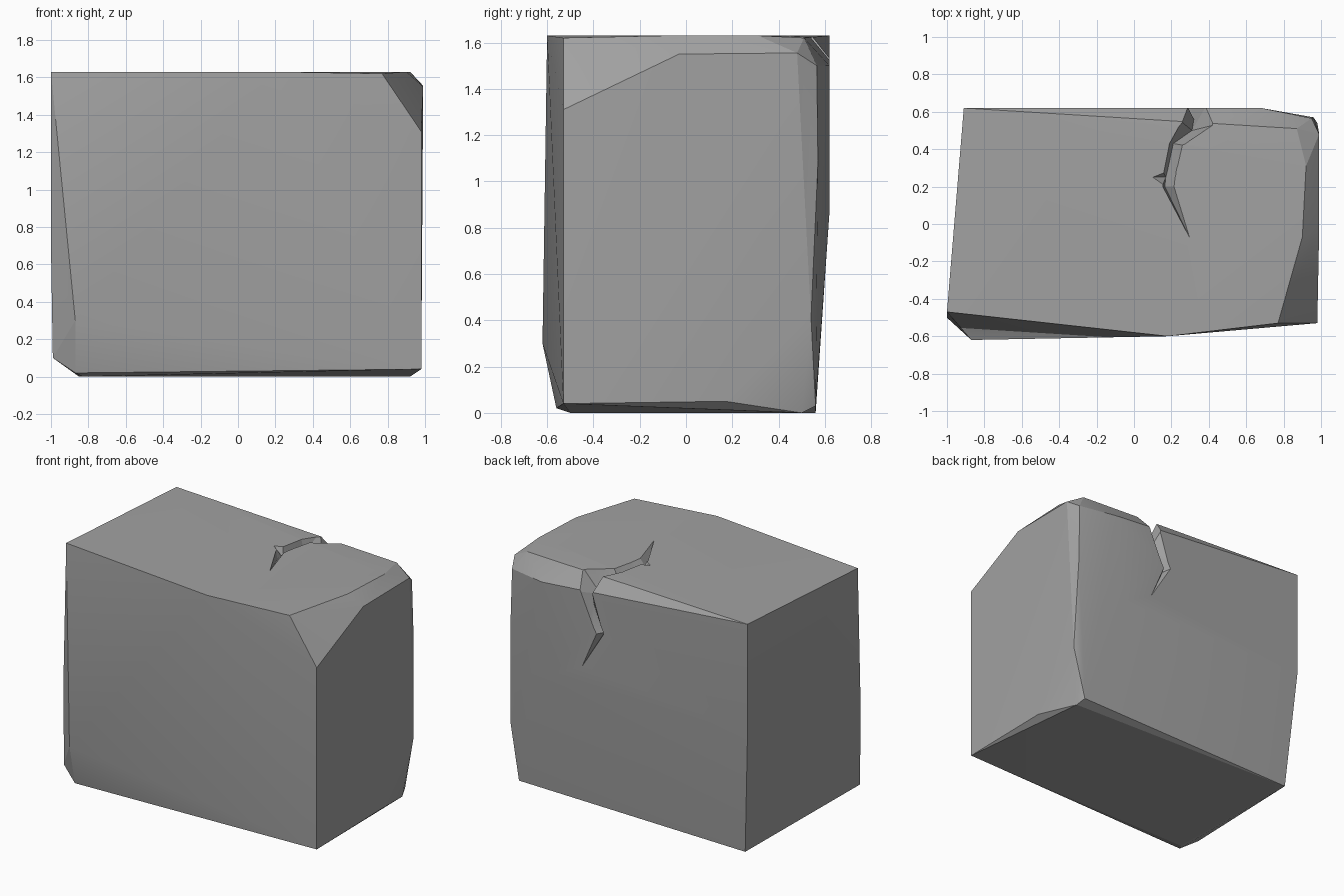
import bpy, bmesh, math
from mathutils import Vector

cube = bpy.data.objects.get("Cube")
if cube:
    bpy.data.objects.remove(cube, do_unlink=True)

stone = bpy.data.materials.new("stone_grey")
stone.use_nodes = True
colour = (0.36, 0.36, 0.36, 1)
stone.diffuse_color = colour
stone.node_tree.nodes["Principled BSDF"].inputs["Base Color"].default_value = colour


def add_object(name, bm):
    bmesh.ops.recalc_face_normals(bm, faces=bm.faces[:])
    mesh = bpy.data.meshes.new(name)
    bm.to_mesh(mesh)
    bm.free()
    obj = bpy.data.objects.new(name, mesh)
    bpy.context.collection.objects.link(obj)
    mesh.materials.append(stone)
    return obj


# Block: the hull of its chipped corners
top_rim = [(-1, -.47, 1.63), (.18, -.6, 1.63), (.77, -.53, 1.62), (.9, -.07, 1.63),
           (.92, .31, 1.63), (.87, .51, 1.62), (.43, .51, 1.62), (.25, .53, 1.625),
           (-.91, .62, 1.63)]
right_side = [(.98, -.53, 1.31), (.99, -.03, 1.55), (.99, .48, 1.555), (.95, .565, 1.5),
              (.96, .57, 1.08), (.98, .54, .41), (.98, .17, .05), (.98, -.53, .04)]
back_side = [(.68, .62, 1.5), (.38, .62, 1.5), (.28, .62, 1.52), (.6, .62, .87),
             (-.91, .62, .87)]
lower_rim = [(-1, -.5, .7), (-.87, -.62, .3), (-.99, -.51, .1), (-.87, -.56, .02),
             (-.83, -.5, 0), (-.85, .56, 0), (.92, .5, 0), (.9, .56, .03)]
bm = bmesh.new()
for p in top_rim + right_side + back_side + lower_rim:
    bm.verts.new(p)
hull = bmesh.ops.convex_hull(bm, input=bm.verts[:])
bmesh.ops.delete(bm, geom=list({v for v in hull["geom_interior"] + hull["geom_unused"]
                               if isinstance(v, bmesh.types.BMVert)}), context='VERTS')
block = add_object("stone_block", bm)

# Crack: a V-shaped groove lofted over the top and down the back
# Each section holds the left lip, right lip, groove bottom and outward lift
up, corner, back = Vector((0, 0, .02)), Vector((0, .02, .02)), Vector((0, .02, 0))
sections = [
    ((.15, .2, 1.63), (.23, .2, 1.63), (.165, .2, 1.57), up),
    ((.08, .25, 1.63), (.235, .25, 1.63), (.17, .25, 1.565), up),
    ((.155, .28, 1.63), (.24, .29, 1.63), (.18, .29, 1.56), up),
    ((.185, .43, 1.63), (.27, .42, 1.63), (.21, .43, 1.54), up),
    ((.25, .53, 1.63), (.43, .51, 1.62), (.31, .5, 1.47), corner),
    ((.28, .62, 1.53), (.39, .62, 1.5), (.32, .56, 1.42), corner),
    ((.19, .62, 1.27), (.27, .62, 1.25), (.23, .57, 1.25), back),
]
bm = bmesh.new()
start = bm.verts.new((.33, -.14, 1.645))
end = bm.verts.new((.41, .635, .92))
rings = [[bm.verts.new(Vector(left) + lift), bm.verts.new(Vector(right) + lift),
          bm.verts.new(bottom)] for left, right, bottom, lift in sections]
for i in range(3):
    j = (i + 1) % 3
    bm.faces.new((start, rings[0][i], rings[0][j]))
    bm.faces.new((end, rings[-1][i], rings[-1][j]))
    for a, b in zip(rings, rings[1:]):
        bm.faces.new((a[i], a[j], b[j], b[i]))
bmesh.ops.triangulate(bm, faces=bm.faces[:])
crack = add_object("crack_cutter", bm)
crack.hide_render = True
crack.hide_set(True)

cut = block.modifiers.new("crack", 'BOOLEAN')
cut.operation = 'DIFFERENCE'
cut.solver = 'EXACT'
cut.object = crack

# Apply the cut and shade softly across the shallow facets
bpy.context.view_layer.objects.active = block
block.select_set(True)
bpy.ops.object.modifier_apply(modifier=cut.name)
bpy.data.objects.remove(crack, do_unlink=True)
bpy.ops.object.shade_smooth_by_angle(angle=math.radians(15))
